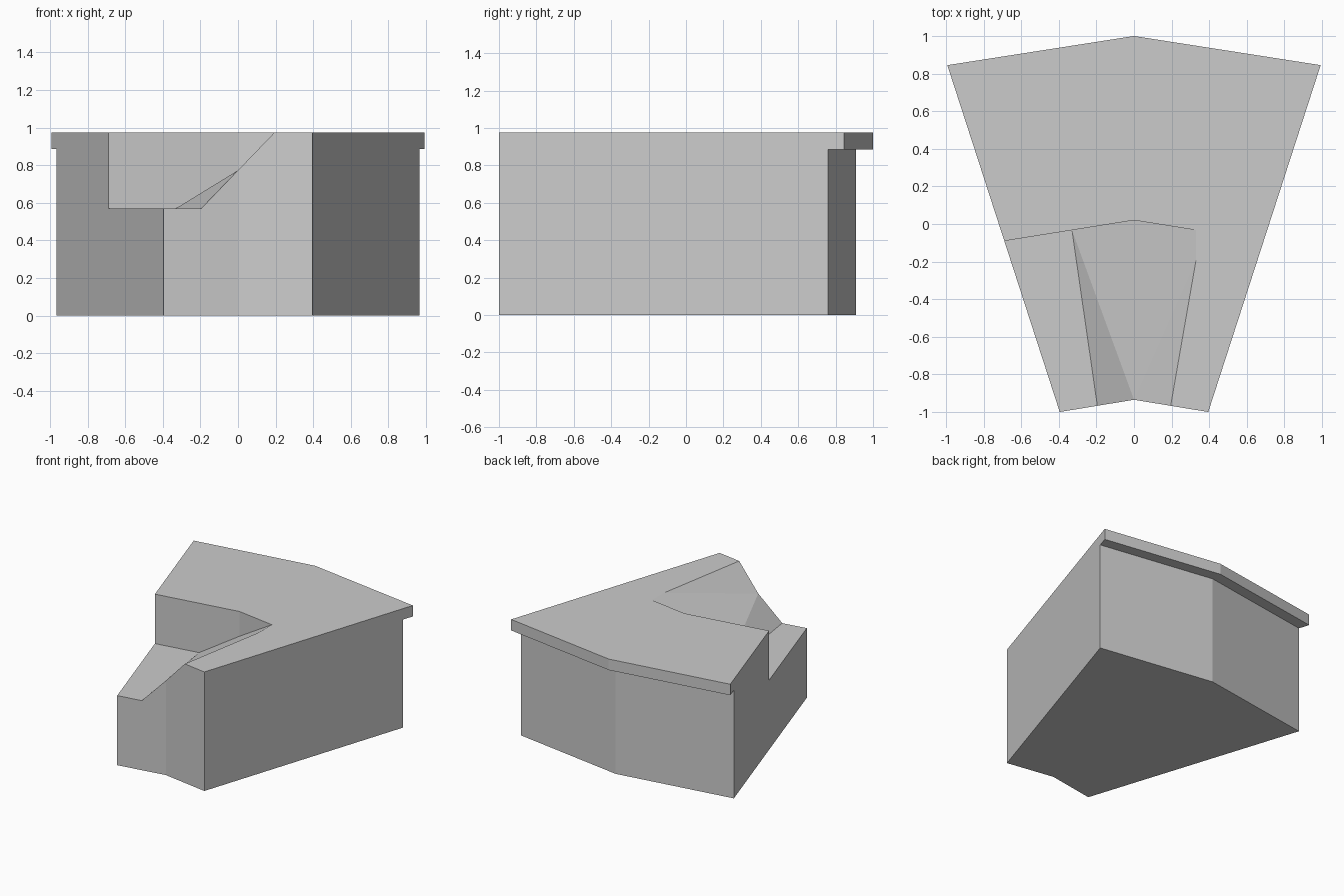
import bpy, bmesh

if "Cube" in bpy.data.objects:
    bpy.data.objects.remove(bpy.data.objects["Cube"])


def make_object(name, verts, faces):
    mesh = bpy.data.meshes.new(name)
    mesh.from_pydata(verts, [], faces)
    bm = bmesh.new()
    bm.from_mesh(mesh)
    bmesh.ops.recalc_face_normals(bm, faces=bm.faces)
    bm.to_mesh(mesh)
    bm.free()
    obj = bpy.data.objects.new(name, mesh)
    bpy.context.collection.objects.link(obj)
    return obj


def prism(name, outline, z0, z1):
    n = len(outline)
    verts = [(x, y, z) for z in (z0, z1) for x, y in outline]
    faces = [list(range(n)), list(range(n, 2 * n))]
    faces += [(i, (i + 1) % n, n + (i + 1) % n, n + i) for i in range(n)]
    return make_object(name, verts, faces)


def cut(target, cutter):
    mod = target.modifiers.new(cutter.name, 'BOOLEAN')
    mod.operation = 'DIFFERENCE'
    mod.solver = 'EXACT'
    mod.object = cutter
    bpy.context.view_layer.objects.active = target
    bpy.ops.object.modifier_apply(modifier=mod.name)
    bpy.data.objects.remove(cutter)


# Wedge-shaped block, one segment of a curved stair or wall
block = prism("wedge_block", [(-0.993, 0.845), (0, 1), (0.993, 0.845),
                              (0.395, -1), (0, -0.935), (-0.395, -1)], 0, 0.975)

# Undercut leaving the lip along the back
k = 0.156 * 1.3
undercut = prism("undercut_cutter", [(-1.3, 0.91 - k), (0, 0.91), (1.3, 0.91 - k),
                                     (1.3, 1.4), (-1.3, 1.4)], -0.1, 0.885)
cut(block, undercut)


# Lowered left step with a twisted ramp up to the top
def section(half, y_mid, bend):
    def rise(s):
        return (half * s, 0.7725 + 0.2025 * s)
    pts = [(-1.5, 0.57), rise(-1), rise(0), rise(1.2),
           (half * 1.2, 1.3), (0, 1.3), (-1.5, 1.3)]
    return [(x, y_mid - bend * abs(x), z) for x, z in pts]


rings = [section(0.195, -1.3, 0.165), section(0.195, -0.935, 0.165),
         section(0.33, 0.02, 0.16)]
verts = [p for ring in rings for p in ring]
faces = []
for o in (0, 14):
    faces += [[o + i for i in (0, 1, 2, 5, 6)], [o + i for i in (2, 3, 4, 5)]]
for r in (0, 7):
    for i in range(7):
        a, b = r + i, r + (i + 1) % 7
        if i == 1:
            faces += [(a, b, a + 7), (b, b + 7, a + 7)]
        else:
            faces += [(a, b, b + 7), (a, b + 7, a + 7)]
cut(block, make_object("step_cutter", verts, faces))
